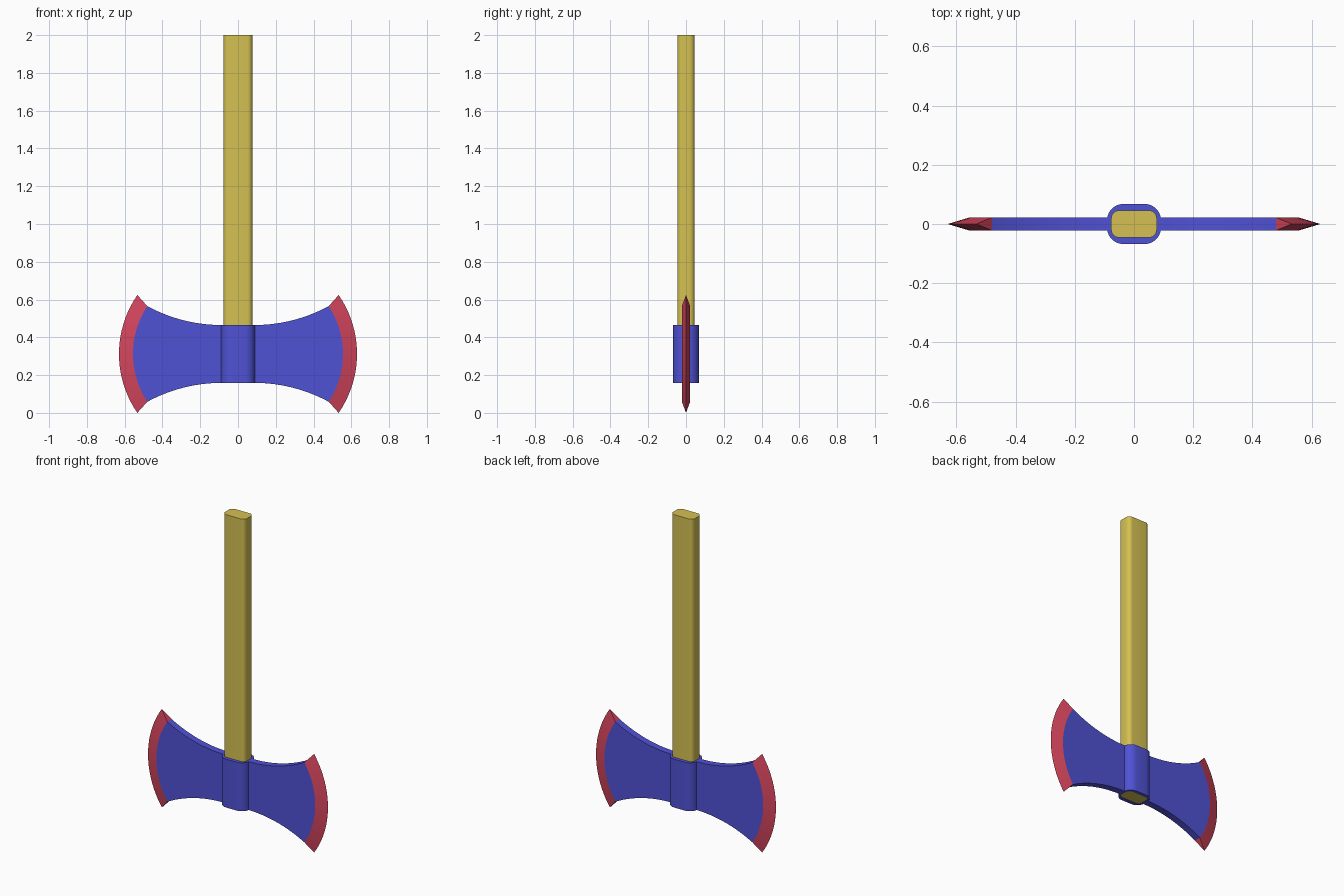
import bpy, bmesh, math

if "Cube" in bpy.data.objects:
    bpy.data.objects.remove(bpy.data.objects["Cube"])

ZC = 0.312          # height of the head's centre
T = 0.022           # half thickness of the blades


def material(name, rgb):
    m = bpy.data.materials.new(name)
    m.diffuse_color = (*rgb, 1)
    m.use_nodes = True
    m.node_tree.nodes["Principled BSDF"].inputs["Base Color"].default_value = m.diffuse_color
    return m


YELLOW = material("handle yellow", (0.66, 0.53, 0.085))
BLUE = material("head blue", (0.08, 0.084, 0.66))
RED = material("edge red", (0.66, 0.06, 0.11))


def finish(bm, name, mats, angle=30):
    bmesh.ops.remove_doubles(bm, verts=bm.verts, dist=1e-5)
    bmesh.ops.recalc_face_normals(bm, faces=bm.faces)
    mesh = bpy.data.meshes.new(name)
    bm.to_mesh(mesh)
    bm.free()
    for m in mats:
        mesh.materials.append(m)
    ob = bpy.data.objects.new(name, mesh)
    bpy.context.collection.objects.link(ob)
    bpy.ops.object.select_all(action='DESELECT')
    bpy.context.view_layer.objects.active = ob
    ob.select_set(True)
    bpy.ops.object.shade_smooth_by_angle(angle=math.radians(angle))


def rounded_rect(hx, hy, r, n=6):
    pts = []
    for k, (sx, sy) in enumerate(((1, 1), (-1, 1), (-1, -1), (1, -1))):
        for i in range(n + 1):
            a = math.pi / 2 * (k + i / n)
            pts.append((sx * (hx - r) + r * math.cos(a), sy * (hy - r) + r * math.sin(a)))
    return pts


def ring(bm, pts, z):
    return [bm.verts.new((x, y, z)) for x, y in pts]


def bridge(bm, a, b):
    for i in range(len(a)):
        j = (i + 1) % len(a)
        bm.faces.new((a[i], a[j], b[j], b[i]))


def arc_x(x_mid, x_end, half, z):
    """x of a circular arc bulging to x_mid at z=0 and x_end at z=half."""
    s = x_mid - x_end
    r = (half * half + s * s) / (2 * s)
    return x_mid - r + math.sqrt(r * r - z * z)


# Handle
bm = bmesh.new()
section = rounded_rect(0.077, 0.046, 0.027)
low, high = ring(bm, section, ZC - 0.15), ring(bm, section, 2.0)
bridge(bm, low, high)
bm.faces.new(low)
bm.faces.new(high)
finish(bm, "handle", [YELLOW])

# Collar: a tube round the handle
bm = bmesh.new()
outer, inner = rounded_rect(0.091, 0.068, 0.055), rounded_rect(0.077, 0.046, 0.027)
rings = [ring(bm, p, ZC + z) for p, z in
         ((outer, -0.153), (outer, 0.153), (inner, 0.153), (inner, -0.153))]
for i in range(4):
    bridge(bm, rings[i], rings[(i + 1) % 4])
finish(bm, "collar", [BLUE])

# Blades: flared blue plate with a red bevelled edge, once per side
X0, X1, H0, H1, HT = 0.085, 0.48, 0.153, 0.253, 0.312
COLS, ROWS = 14, 20
R = ((X1 - X0) ** 2 + (H1 - H0) ** 2) / (2 * (H1 - H0))


def flare(x):
    return H0 + R - math.sqrt(R * R - (x - X0) ** 2)


for side, name in ((1, "right_blade"), (-1, "left_blade")):
    bm = bmesh.new()

    def face(pts, mat):
        f = bm.faces.new([bm.verts.new((side * x, y, ZC + z)) for x, y, z in pts])
        f.material_index = mat

    xs = [X0 + (X1 - X0) * i / COLS for i in range(COLS + 1)]
    ks = [2 * j / ROWS - 1 for j in range(ROWS + 1)]
    inner = [(arc_x(0.556, X1, H1, H1 * k), H1 * k) for k in ks]
    edge = [(arc_x(0.63, 0.533, HT, HT * k), 0, HT * k) for k in ks]
    for y in (-T, T):
        # plate columns, then the bulge up to the bevel line
        for a, b in zip(xs, xs[1:]):
            face([(a, y, -flare(a)), (b, y, -flare(b)), (b, y, flare(b)), (a, y, flare(a))], 0)
        face([(x, y, z) for x, z in inner], 0)
        # bevel
        for j in range(ROWS):
            (xa, za), (xb, zb) = inner[j], inner[j + 1]
            face([(xa, y, za), edge[j], edge[j + 1], (xb, y, zb)], 1)
    for s in (-1, 1):
        # curved rims and pointed bevel ends
        for a, b in zip(xs, xs[1:]):
            face([(a, -T, s * flare(a)), (b, -T, s * flare(b)),
                  (b, T, s * flare(b)), (a, T, s * flare(a))], 0)
        face([(X1, -T, s * H1), (X1, T, s * H1), edge[0 if s < 0 else -1]], 1)
    face([(X0, -T, -H0), (X0, T, -H0), (X0, T, H0), (X0, -T, H0)], 0)
    finish(bm, name, [BLUE, RED], 12)
